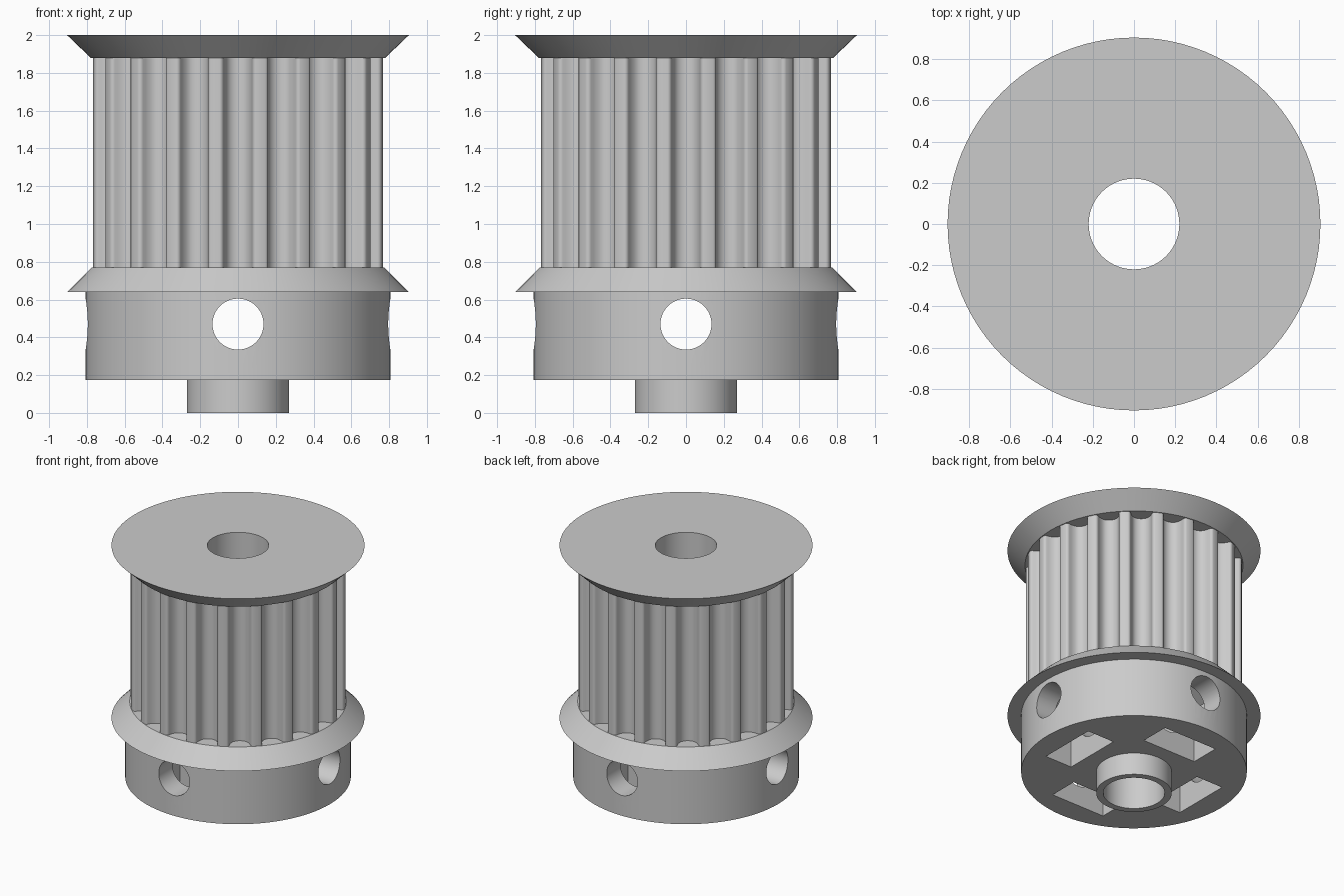
import bpy, bmesh, math
from mathutils import Matrix

if "Cube" in bpy.data.objects:
    bpy.data.objects.remove(bpy.data.objects["Cube"], do_unlink=True)

SEGMENTS = 96
TEETH = 20
BORE = 0.22
DRUM_R = 0.774
HOLE_Z = 0.47

grey = bpy.data.materials.new("plain grey")
grey.use_nodes = True
grey.diffuse_color = (0.6, 0.6, 0.6, 1)
grey.node_tree.nodes["Principled BSDF"].inputs["Base Color"].default_value = (0.6, 0.6, 0.6, 1)


def make_object(name, bm):
    bmesh.ops.recalc_face_normals(bm, faces=bm.faces)
    mesh = bpy.data.meshes.new(name)
    bm.to_mesh(mesh)
    bm.free()
    mesh.materials.append(grey)
    obj = bpy.data.objects.new(name, mesh)
    bpy.context.collection.objects.link(obj)
    return obj


def select(obj):
    bpy.ops.object.select_all(action='DESELECT')
    obj.select_set(True)
    bpy.context.view_layer.objects.active = obj


def add_loop(bm, points):
    verts = [bm.verts.new(p) for p in points]
    return [bm.edges.new((v, verts[i - 1])) for i, v in enumerate(verts)]


def lathe(name, profile):
    """Closed (radius, z) profile turned around the z axis."""
    bm = bmesh.new()
    edges = add_loop(bm, [(r, 0, z) for r, z in profile])
    bmesh.ops.spin(bm, geom=list(bm.verts) + edges, cent=(0, 0, 0), axis=(0, 0, 1),
                   angle=math.tau, steps=SEGMENTS)
    bmesh.ops.remove_doubles(bm, verts=bm.verts, dist=0.0001)
    return make_object(name, bm)


def cut(target, bm):
    cutter = make_object("cutter", bm)
    cutter.hide_render = True
    mod = target.modifiers.new("cut", 'BOOLEAN')
    mod.operation = 'DIFFERENCE'
    mod.solver = 'EXACT'
    mod.object = cutter
    select(target)
    bpy.ops.object.modifier_apply(modifier=mod.name)
    bpy.data.objects.remove(cutter, do_unlink=True)


# Hub with its boss and the lower flange
hub = lathe("hub_and_lower_flange", [
    (BORE, 0), (0.27, 0), (0.27, 0.175), (0.807, 0.175), (0.807, 0.64),
    (0.905, 0.64), (0.775, 0.77), (BORE, 0.77)])

# Screw holes straight through the hub on both axes
for turn in (0, math.pi / 2):
    bm = bmesh.new()
    place = (Matrix.Translation((0, 0, HOLE_Z)) @ Matrix.Rotation(turn, 4, 'Z')
             @ Matrix.Rotation(math.pi / 2, 4, 'X'))
    bmesh.ops.create_cone(bm, cap_ends=True, segments=48, radius1=0.135, radius2=0.135,
                          depth=2, matrix=place)
    cut(hub, bm)

# Nut slots open to the underside, with a pointed hexagon roof
half = 0.235
point = half / math.cos(math.pi / 6)
house = [(-half, 0.1), (half, 0.1), (half, HOLE_Z + point / 2),
         (0, HOLE_Z + point), (-half, HOLE_Z + point / 2)]
for k in range(4):
    bm = bmesh.new()
    face = bm.faces.new([bm.verts.new((x, 0.39, z)) for x, z in house])
    side = bmesh.ops.extrude_face_region(bm, geom=[face], use_keep_orig=True)["geom"]
    bmesh.ops.translate(bm, vec=(0, 0.235, 0),
                        verts=[g for g in side if isinstance(g, bmesh.types.BMVert)])
    bmesh.ops.rotate(bm, verts=bm.verts, matrix=Matrix.Rotation(k * math.pi / 2, 3, 'Z'))
    cut(hub, bm)

# Toothed drum: rounded grooves repeated around the rim, half profile mirrored
groove = [(0.0975, 0), (0.09, 0.0014), (0.0835, 0.0052), (0.0787, 0.011), (0.0763, 0.0175),
          (0.0729, 0.0344), (0.0675, 0.05), (0.0602, 0.0646), (0.0511, 0.0782),
          (0.0396, 0.0871), (0.0271, 0.0935), (0.0137, 0.0973)]
groove = [(-t, d) for t, d in groove] + [(0, 0.0986)] + groove[::-1]
rim = math.sqrt(DRUM_R ** 2 - groove[0][0] ** 2)
z0, z1 = 0.765, 1.885
outline = []
for k in range(TEETH):
    a = math.tau * k / TEETH
    c, s = math.cos(a), math.sin(a)
    outline += [((rim - d) * c - t * s, (rim - d) * s + t * c, z0) for t, d in groove]
bore = [(BORE * math.cos(math.tau * i / SEGMENTS), BORE * math.sin(math.tau * i / SEGMENTS), z0)
        for i in range(SEGMENTS)]
bm = bmesh.new()
edges = add_loop(bm, outline) + add_loop(bm, bore)
bmesh.ops.triangle_fill(bm, edges=edges, use_beauty=True, normal=(0, 0, 1))
top = bmesh.ops.extrude_face_region(bm, geom=list(bm.faces), use_keep_orig=True)["geom"]
bmesh.ops.translate(bm, vec=(0, 0, z1 - z0),
                    verts=[g for g in top if isinstance(g, bmesh.types.BMVert)])
drum = make_object("toothed_drum", bm)

# Upper flange
upper = lathe("upper_flange", [(BORE, 1.88), (0.78, 1.88), (0.905, 2), (BORE, 2)])

for obj in (hub, drum, upper):
    select(obj)
    bpy.ops.object.shade_smooth_by_angle(angle=math.radians(30))
